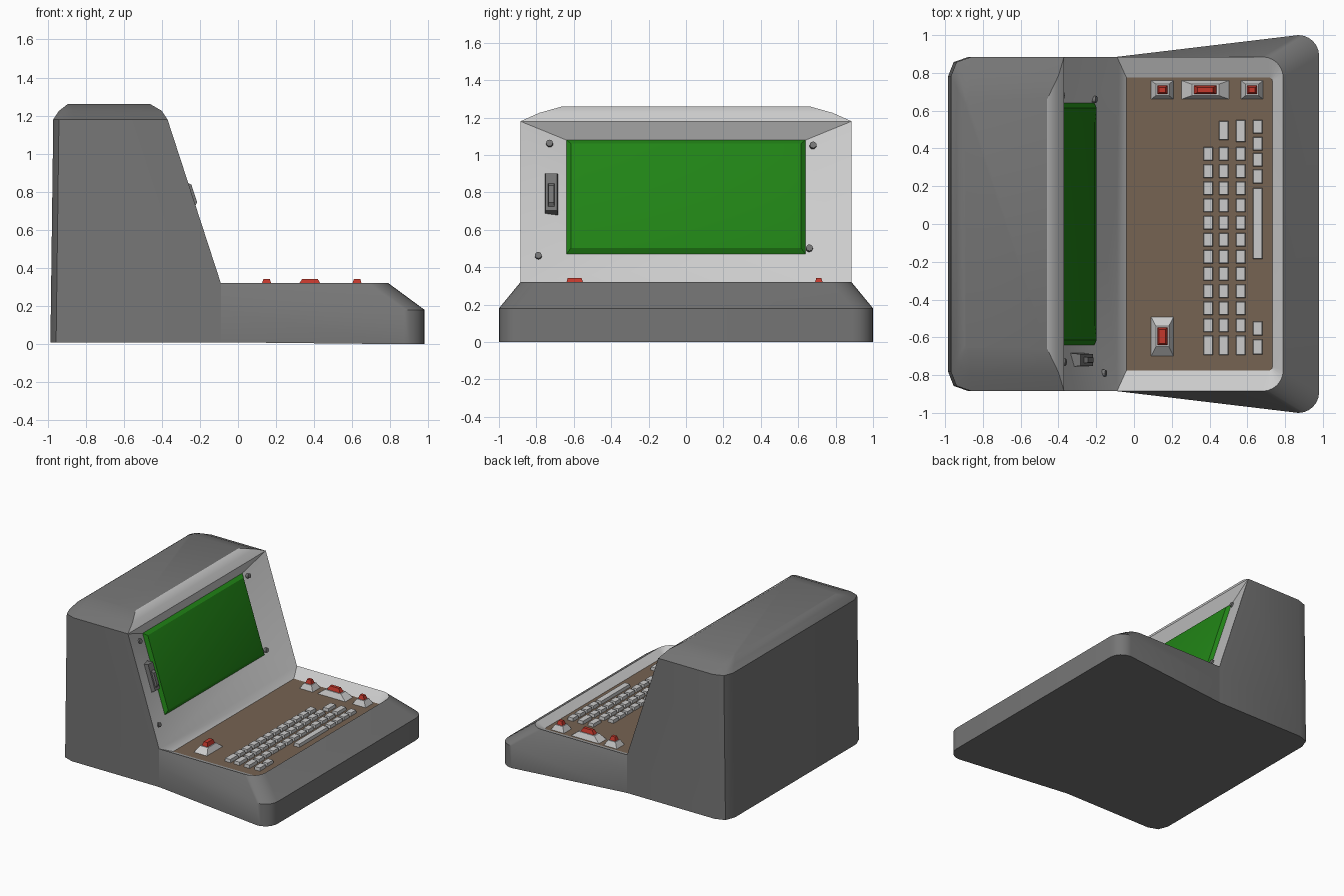
import bpy, bmesh
from math import sin, cos, pi, radians
from mathutils import Matrix, Vector

if "Cube" in bpy.data.objects:
    bpy.data.objects.remove(bpy.data.objects["Cube"])


def material(name, r, g, b):
    m = bpy.data.materials.new(name)
    m.diffuse_color = (r, g, b, 1)
    m.use_nodes = True
    m.node_tree.nodes["Principled BSDF"].inputs["Base Color"].default_value = m.diffuse_color
    return m


GREY = material("dark_grey", .18, .18, .18)
LIGHT = material("light_grey", .52, .52, .52)
BROWN = material("brown", .18, .125, .085)
GREEN = material("green", .015, .23, .008)
RED = material("red", .55, .04, .025)


def finish(name, bm, *mats, angle=None, fix=True):
    if fix:
        bmesh.ops.remove_doubles(bm, verts=bm.verts, dist=1e-5)
        bmesh.ops.recalc_face_normals(bm, faces=bm.faces)
    me = bpy.data.meshes.new(name)
    bm.to_mesh(me)
    bm.free()
    ob = bpy.data.objects.new(name, me)
    bpy.context.collection.objects.link(ob)
    for m in mats:
        me.materials.append(m)
    if angle:
        bpy.ops.object.select_all(action='DESELECT')
        ob.select_set(True)
        bpy.context.view_layer.objects.active = ob
        bpy.ops.object.shade_smooth_by_angle(angle=radians(angle))
    return ob


def poly(bm, pts, mat=0):
    # drop repeated corners so tapering strips close cleanly
    out = []
    for p in map(Vector, pts):
        if all((p - q).length > 1e-5 for q in out):
            out.append(p)
    if len(out) > 2:
        bm.faces.new([bm.verts.new(p) for p in out]).material_index = mat


def flip(pts):
    return [(x, -y, z) for x, y, z in pts]


def whole(half):
    return half + flip(half)[::-1]


def strip(bm, a, b, mat=0, closed=False):
    n = len(a)
    for i in range(n if closed else n - 1):
        j = (i + 1) % n
        poly(bm, [a[i], a[j], b[j], b[i]], mat)


def frustum(bm, x0, x1, y0, y1, z0, z1, ix, iy, mtx=Matrix()):
    lo = [(x0, y0, z0), (x1, y0, z0), (x1, y1, z0), (x0, y1, z0)]
    hi = [(x0 + ix, y0 + iy, z1), (x1 - ix, y0 + iy, z1),
          (x1 - ix, y1 - iy, z1), (x0 + ix, y1 - iy, z1)]
    vs = [bm.verts.new(mtx @ Vector(p)) for p in lo + hi]
    for f in [(3, 2, 1, 0), (4, 5, 6, 7), (0, 1, 5, 4), (1, 2, 6, 5), (2, 3, 7, 6), (3, 0, 4, 7)]:
        bm.faces.new([vs[i] for i in f])


def outline(start, cx, cy, r, z, z_start=None, n=6):
    # half outline: back corner, then a rounded front corner
    arc = [(cx + r * sin(pi / 2 * i / n), cy + r * cos(pi / 2 * i / n), z) for i in range(n + 1)]
    return [(start[0], start[1], z if z_start is None else z_start)] + arc


# Housing: one shell of monitor tower and keyboard base
bm = bmesh.new()
floor = [(-.09, .885, .01), (-.875, .885, .01), (-.955, .857, .01), (-.985, .78, .01)]
shoulder = [(-.37, .885, 1.18), (-.86, .885, 1.18), (-.94, .857, 1.18), (-.97, .78, 1.18)]
mid = [(-.40, .785, 1.225), (-.865, .785, 1.225), (-.917, .76, 1.225), (-.94, .72, 1.225)]
top = [(-.46, .66, 1.26), (-.88, .66, 1.26), (-.89, .655, 1.26), (-.895, .64, 1.26)]
hinge = (-.09, .885, .32)
strip(bm, whole(floor[1:]), whole(shoulder[1:]))
for a, b in ((shoulder, mid), (mid, top)):
    strip(bm, whole(a), whole(b))
    poly(bm, [a[0], b[0]] + flip([b[0], a[0]]), 1)
poly(bm, whole(top))
poly(bm, whole(floor))
side = [floor[0], hinge, shoulder[0], shoulder[1], floor[1]]
poly(bm, side)
poly(bm, flip(side))

# Screen bezel, sinking in from the sloped front
outer = whole([hinge, shoulder[0]])
inner = whole([(-.21, .64, .47), (-.41, .64, 1.08)])
strip(bm, outer, inner, 1, True)

# Keyboard base: bottom, side wall, chamfer, inner rim
bottom = whole(outline((-.09, .885), .87, .89, .11, 0, .01))
wall = whole(outline((-.09, .885), .87, .89, .11, .18))
rim = whole(outline((-.09, .885), .68, .775, .11, .32))
tray = whole(outline((-.04, .775), .715, .758, .017, .27))
poly(bm, bottom)
strip(bm, bottom, wall)
strip(bm, wall, rim)
strip(bm, rim, tray, 1, True)
finish("housing", bm, GREY, LIGHT, angle=28)

# Brown keyboard panel
bm = bmesh.new()
poly(bm, tray[::-1])
finish("keyboard_panel", bm, BROWN, fix=False)

# Bulging screen
bm = bmesh.new()
tilt = radians(72)
normal = Vector((sin(tilt), 0, cos(tilt)))


def screen_ring(inset, out):
    ring = []
    for sy, z in ((-1, .47 + inset), (1, .47 + inset), (1, 1.08 - inset), (-1, 1.08 - inset)):
        x = -.21 - .20 * (z - .47) / .61
        ring.append(Vector((x, sy * (.64 - inset), z)) + normal * out)
    return ring


rings = [screen_ring(*p) for p in ((0, 0), (.025, .022), (.10, .038))]
for a, b in zip(rings, rings[1:]):
    strip(bm, a, b, 0, True)
poly(bm, rings[-1])
finish("screen", bm, GREEN, fix=True, angle=20)


def on_bezel(y, z):
    depth = .07 * (.885 - abs(y)) / .245
    x = -.09 - .28 * (z - .32) / .86 - depth
    return Matrix.Translation((x, y, z)) @ Matrix.Rotation(tilt, 4, 'Y')


# Bezel screws
bm = bmesh.new()
for y, z in ((-.73, 1.06), (.68, 1.05), (-.79, .46), (.66, .50)):
    bmesh.ops.create_cone(bm, cap_ends=True, segments=12, radius1=.02, radius2=.018,
                          depth=.03, matrix=on_bezel(y, z))
finish("bezel_screws", bm, GREY)

# Rocker switch beside the screen
bm = bmesh.new()
m = on_bezel(-.72, .79)
frustum(bm, -.116, .116, -.037, .037, -.02, .042, .012, .006, m)
frustum(bm, -.05, .085, -.017, .017, .04, .058, .02, .003, m)
finish("rocker_switch", bm, GREY)

# Keys: three rows of twelve, two large end keys, bottom row with space bar
bm = bmesh.new()


def key(x, y0, y1):
    frustum(bm, x - .026, x + .026, y0, y1, .268, .295, .003, .003)


for x in (.393, .475, .565):
    for i in range(11):
        y = .407 - .0908 * i
        key(x, y - .072, y)
    key(x, -.695, -.59)
key(.475, .445, .545)
key(.565, .435, .55)
for y0, y1 in ((.48, .55), (.39, .46), (.305, .375), (.215, .29),
               (-.185, .19), (-.59, -.515), (-.69, -.61)):
    key(.655, y0, y1)
finish("keys", bm, LIGHT)

# Large buttons: light sockets with red caps
sockets, caps = bmesh.new(), bmesh.new()
for x0, x1, y0, y1, ix, iy in ((.09, .21, .66, .76, .03, .024), (.25, .505, .66, .76, .06, .024),
                               (.565, .685, .66, .76, .03, .024), (.09, .21, -.70, -.49, .03, .055)):
    frustum(sockets, x0, x1, y0, y1, .268, .312, ix - .004, iy - .004)
    frustum(caps, x0 + ix, x1 - ix, y0 + iy, y1 - iy, .30, .343, ix * .45, .013)
finish("button_sockets", sockets, LIGHT)
finish("button_caps", caps, RED)
